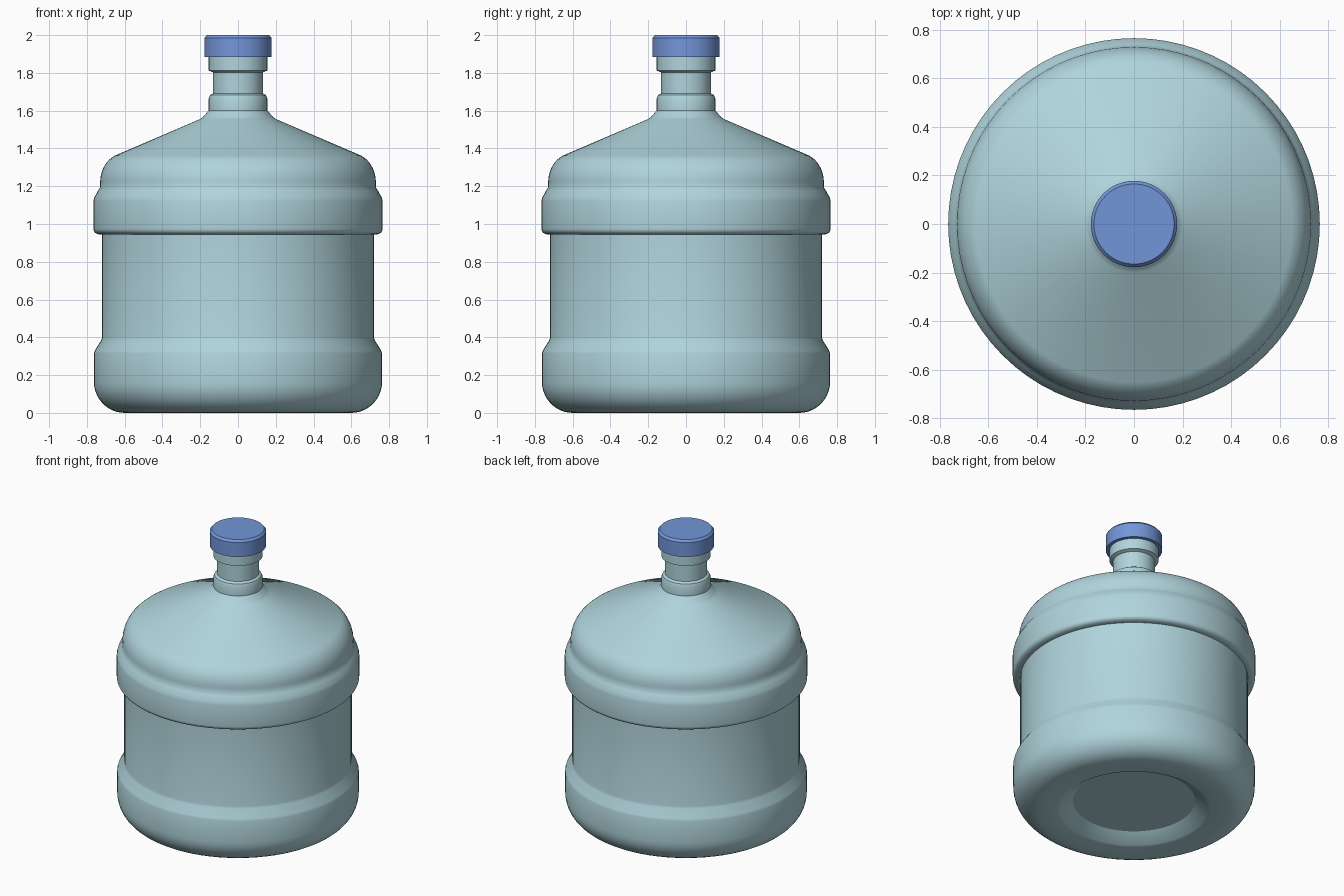
import bpy, bmesh, math

if "Cube" in bpy.data.objects:
    bpy.data.objects.remove(bpy.data.objects["Cube"])

SEGMENTS = 72


def material(name, rgb):
    mat = bpy.data.materials.new(name)
    mat.diffuse_color = (*rgb, 1)
    mat.use_nodes = True
    mat.node_tree.nodes["Principled BSDF"].inputs["Base Color"].default_value = mat.diffuse_color
    return mat


def arc(cx, cz, rx, rz, start, end, steps):
    """Points along an elliptical arc in the (radius, height) plane."""
    angles = [math.radians(start + (end - start) * i / steps) for i in range(steps + 1)]
    return [(cx + rx * math.cos(a), cz + rz * math.sin(a)) for a in angles]


def lathe(name, profile, mat):
    """Spin a (radius, height) profile, listed bottom to top, around z."""
    bm = bmesh.new()
    rings = []
    for r, z in profile:
        if r == 0:
            rings.append([bm.verts.new((0, 0, z))] * SEGMENTS)
        else:
            rings.append([bm.verts.new((r * math.cos(2 * math.pi * i / SEGMENTS),
                                        r * math.sin(2 * math.pi * i / SEGMENTS), z))
                          for i in range(SEGMENTS)])
    for low, high in zip(rings, rings[1:]):
        for i in range(SEGMENTS):
            j = (i + 1) % SEGMENTS
            corners = dict.fromkeys((low[i], low[j], high[j], high[i]))
            bm.faces.new(list(corners))
    bmesh.ops.recalc_face_normals(bm, faces=bm.faces[:])
    mesh = bpy.data.meshes.new(name)
    bm.to_mesh(mesh)
    bm.free()
    mesh.materials.append(mat)
    obj = bpy.data.objects.new(name, mesh)
    bpy.context.collection.objects.link(obj)
    bpy.ops.object.select_all(action='DESELECT')
    obj.select_set(True)
    bpy.context.view_layer.objects.active = obj
    bpy.ops.object.shade_smooth_by_angle(angle=math.radians(30))
    return obj


plastic = material("pale_teal_plastic", (0.434, 0.658, 0.716))
blue = material("blue_cap", (0.171, 0.305, 0.694))

# Bottle: recessed base, lower bulge, waist, upper band, shoulder and neck
bottle = [(0, 0.06), (0.385, 0.06), (0.465, 0.005), (0.485, 0)]
bottle += arc(0.60, 0.165, 0.163, 0.165, -90, 0, 10)
bottle += [(0.763, 0.315), (0.758, 0.33), (0.724, 0.385), (0.72, 0.40)]
bottle += [(0.72, 0.945), (0.738, 0.945)]
bottle += arc(0.738, 0.975, 0.028, 0.028, -60, 0, 4)
bottle += [(0.766, 1.12), (0.761, 1.14), (0.742, 1.175), (0.732, 1.19)]
bottle += arc(0.60, 1.22, 0.13, 0.155, 0, 66, 9)
bottle += [(0.20, 1.556), (0.185, 1.567), (0.155, 1.602)]
bottle += [(0.155, 1.665), (0.148, 1.682), (0.132, 1.692)]
bottle += [(0.132, 1.803), (0.155, 1.812), (0.155, 1.90), (0, 1.90)]
lathe("bottle", bottle, plastic)

# Cap with a chamfered top edge
lathe("cap", [(0, 1.885), (0.178, 1.885), (0.178, 1.985), (0.165, 2.0), (0, 2.0)], blue)
